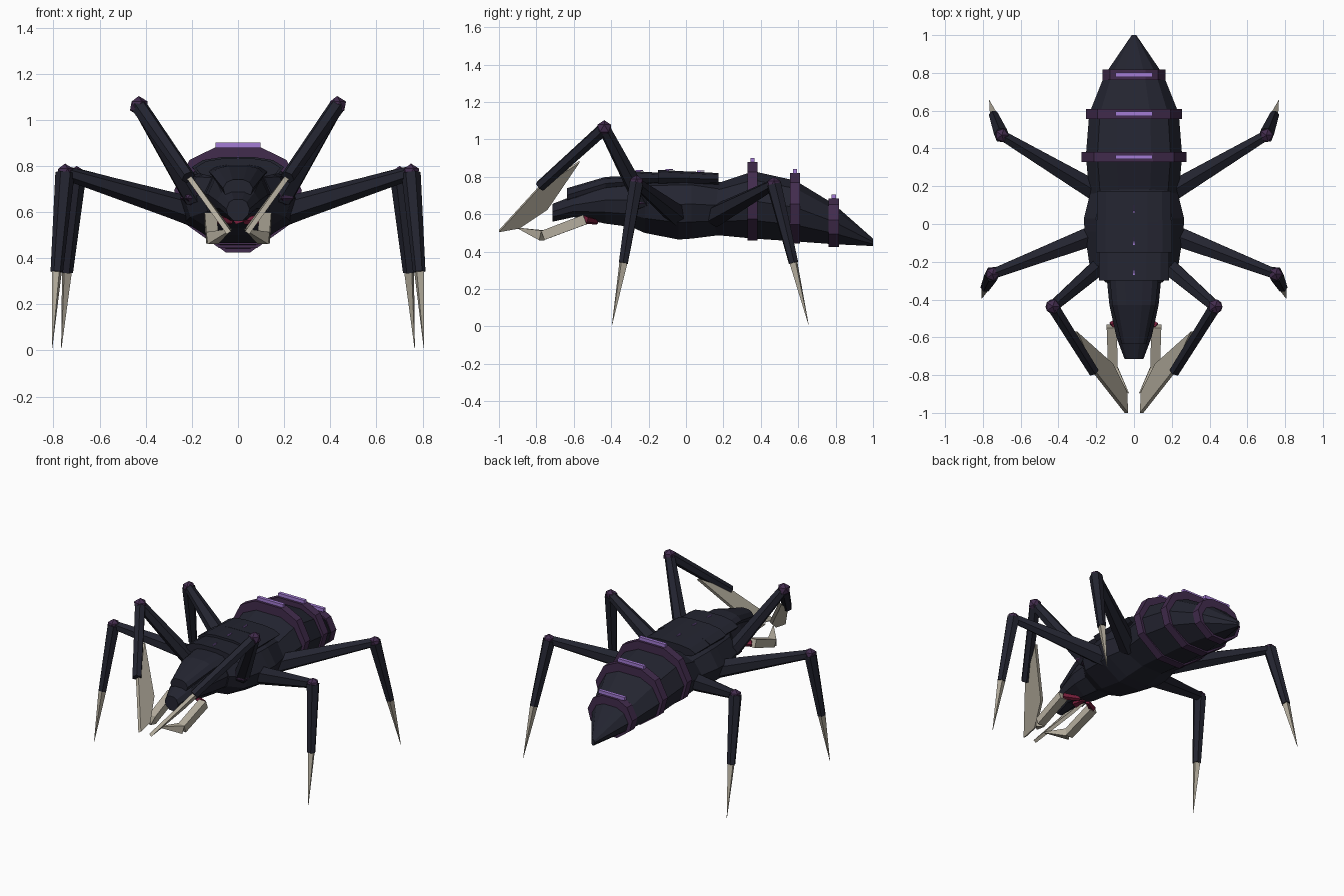
import bpy, bmesh, math
from mathutils import Vector

if "Cube" in bpy.data.objects:
    bpy.data.objects.remove(bpy.data.objects["Cube"])


def material(name, rgb):
    m = bpy.data.materials.new(name)
    m.use_nodes = True
    m.diffuse_color = (*rgb, 1)
    m.node_tree.nodes["Principled BSDF"].inputs["Base Color"].default_value = (*rgb, 1)
    return m


SHELL = material("dark shell", (.017, .018, .030))
PURPLE = material("purple band", (.055, .025, .075))
GLOW = material("lilac glow", (.37, .20, .66))
BONE = material("pale bone", (.46, .42, .34))
RED = material("mouth red", (.17, .012, .04))


def finish(bm, name, mat):
    bmesh.ops.recalc_face_normals(bm, faces=bm.faces)
    me = bpy.data.meshes.new(name)
    bm.to_mesh(me)
    bm.free()
    me.materials.append(mat)
    ob = bpy.data.objects.new(name, me)
    bpy.context.collection.objects.link(ob)
    return ob


def skin(name, rings, mat):
    """Join equal-sized rings of points into a capped solid."""
    bm = bmesh.new()
    loops = [[bm.verts.new(p) for p in r] for r in rings]
    n = len(loops[0])
    for a, b in zip(loops, loops[1:]):
        for i in range(n):
            j = (i + 1) % n
            bm.faces.new((a[i], a[j], b[j], b[i]))
    bm.faces.new(loops[0])
    bm.faces.new(loops[-1])
    return finish(bm, name, mat)


# Half outline of a body section: share of half width, share of height
HALF = [(.36, 1), (.76, .87), (1, .56), (.88, .27), (.32, 0)]


def section(y, w, lo, hi):
    right = [(u * w, y, lo + v * (hi - lo)) for u, v in HALF]
    return right + [(-x, yy, z) for x, yy, z in reversed(right)]


def body(name, stations, mat=SHELL):
    return skin(name, [section(*s) for s in stations], mat)


def limb(name, points, mat, sides=6):
    """Tapered faceted tube; points are (position, radius)."""
    rings = []
    axis = (Vector(points[-1][0]) - Vector(points[0][0])).normalized()
    u = axis.cross(Vector((0, 0, 1))).normalized()
    v = axis.cross(u)
    for p, r in points:
        rings.append([Vector(p) + r * (math.cos(a) * u + math.sin(a) * v)
                      for a in (math.tau * (i + .5) / sides for i in range(sides))])
    return skin(name, rings, mat)


def joint(name, pos, r):
    bm = bmesh.new()
    bmesh.ops.create_icosphere(bm, subdivisions=1, radius=r)
    bmesh.ops.translate(bm, verts=bm.verts, vec=pos)
    return finish(bm, name, PURPLE)


def plate(name, outline, thick, mat):
    """Flat polygon thickened along its normal."""
    pts = [Vector(p) for p in outline]
    n = (pts[1] - pts[0]).cross(pts[2] - pts[0]).normalized() * thick / 2
    return skin(name, [[p - n for p in pts], [p + n for p in pts]], mat)


# Body
body("abdomen", [(.15, .235, .49, .76), (.36, .255, .47, .83), (.585, .237, .455, .78),
                 (.79, .155, .44, .655), (1, .012, .43, .47)])
body("thorax", [(-.31, .15, .54, .78), (-.22, .235, .50, .79), (-.04, .262, .465, .80),
                (.03, .265, .47, .80), (.19, .225, .49, .77)])
body("head", [(-.28, .145, .53, .79), (-.43, .13, .55, .775), (-.60, .093, .585, .70),
              (-.715, .05, .56, .655)])
body("head_crest", [(-.27, .13, .74, .805), (-.43, .115, .72, .80), (-.635, .065, .655, .74)])

# Overlapping back plates with a small lit spine on each
for i, (y0, y1, w, top) in enumerate([(-.30, -.14, .185, .832), (-.15, .02, .20, .838),
                                      (.01, .175, .195, .83)]):
    body(f"back_plate_{i + 1}", [(y0, w, .74, top), (y1, w, .75, top - .01)])
    mid = y0 + .03 + i * .01
    limb(f"back_spine_{i + 1}", [((0, mid, top), .006), ((0, mid + .04, top + .002), .004)], GLOW, 4)

# Abdomen bands with a lit bar on top of each
for i, (y, w, lo, hi) in enumerate([(.355, .277, .46, .88), (.583, .253, .443, .82),
                                    (.79, .168, .425, .685)]):
    body(f"abdomen_band_{i + 1}", [(y - .027, w, lo, hi), (y + .027, w, lo, hi)], PURPLE)
    limb(f"glow_bar_{i + 1}", [((-.098, y, hi + .01), .016), ((.098, y, hi + .01), .016)], GLOW, 4)

# Mouth
limb("mouth", [((0, -.56, .575), .03), ((0, -.48, .56), .012)], RED, 5)

for s, side in ((1, "left"), (-1, "right")):
    def at(x, y, z):
        return (s * x, y, z)

    # Walking legs: hip, knee, ankle, toe
    for part, hip, knee, ankle, toe in (
            ("middle", (.19, -.05, .60), (.75, -.265, .77), (.786, -.335, .34), (.806, -.395, .01)),
            ("rear", (.17, .155, .59), (.70, .47, .76), (.742, .575, .34), (.766, .655, .01))):
        hip, knee, ankle, toe = at(*hip), at(*knee), at(*ankle), at(*toe)
        joint(f"{side}_{part}_hip", Vector(hip).lerp(Vector(knee), .06), .052)
        limb(f"{side}_{part}_thigh", [(hip, .062), (knee, .03)], SHELL)
        joint(f"{side}_{part}_knee", knee, .04)
        limb(f"{side}_{part}_shin", [(knee, .042), (ankle, .027)], SHELL)
        limb(f"{side}_{part}_claw", [(ankle, .024), (toe, .001)], BONE, 4)

    # Raised front arms ending in scythe blades
    shoulder, elbow, wrist = at(.19, -.23, .66), at(.43, -.437, 1.06), at(.215, -.78, .75)
    joint(f"{side}_shoulder", at(.205, -.245, .68), .05)
    limb(f"{side}_upper_arm", [(shoulder, .05), (elbow, .033)], SHELL)
    joint(f"{side}_elbow", elbow, .043)
    limb(f"{side}_forearm", [(elbow, .036), (wrist, .031)], SHELL)
    plate(f"{side}_blade", [at(.31, -.57, .88), at(.205, -.79, .74), at(.04, -1, .51),
                            at(.045, -.89, .53), at(.12, -.74, .63)], .022, BONE)

    # Mandibles with red roots
    root, bend, tip = at(.118, -.54, .572), at(.112, -.765, .487), at(.03, -.895, .525)
    limb(f"{side}_mandible_base", [(root, .038), (bend, .036)], BONE, 4)
    limb(f"{side}_mandible_tip", [(bend, .038), (tip, .004)], BONE, 4)
    limb(f"{side}_mandible_root", [(root, .022), (at(.03, -.48, .56), .016)], RED, 5)
